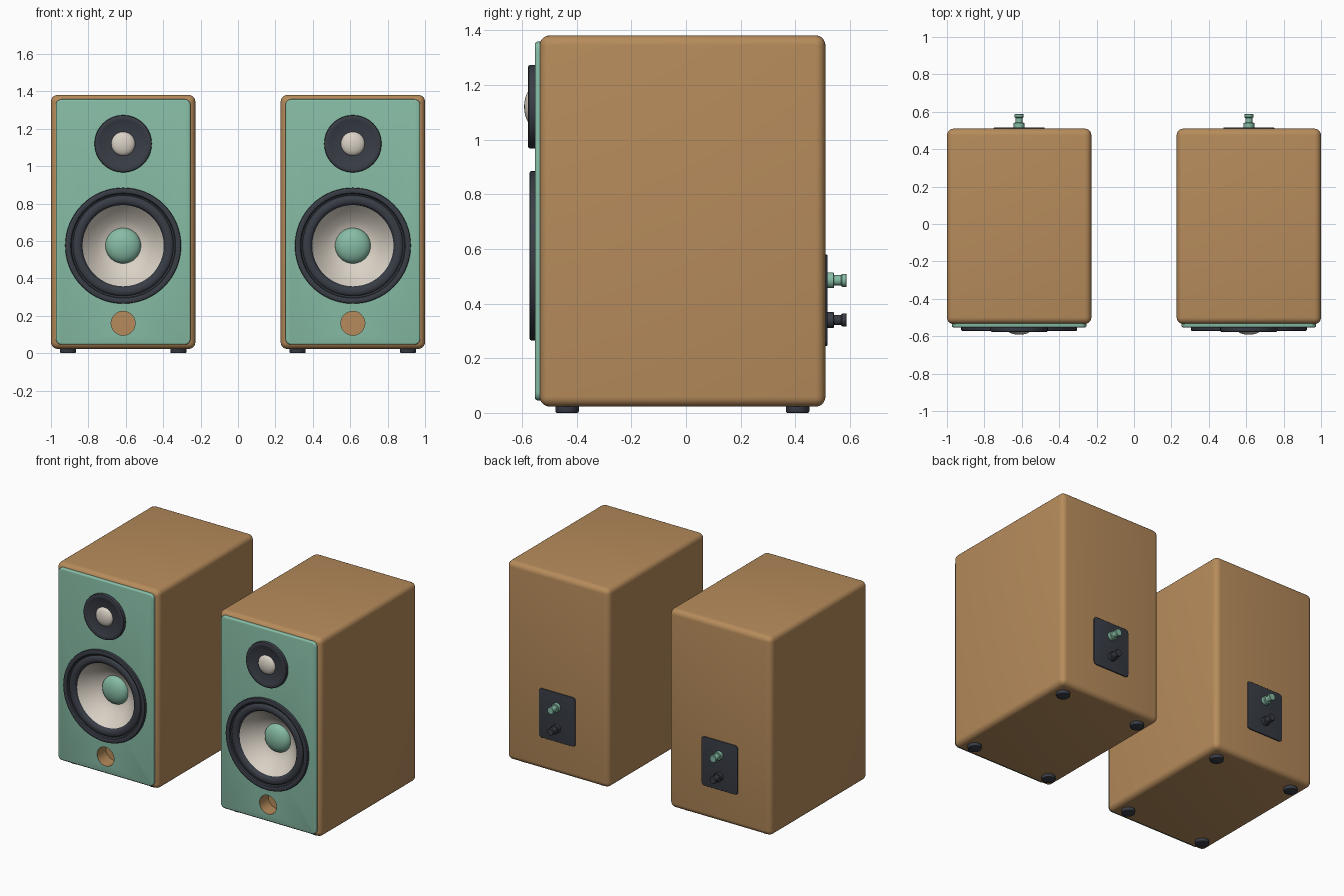
import bpy, bmesh, math
from mathutils import Matrix

if "Cube" in bpy.data.objects:
    bpy.data.objects.remove(bpy.data.objects["Cube"], do_unlink=True)


def material(name, rgb):
    m = bpy.data.materials.new(name)
    m.use_nodes = True
    m.diffuse_color = (*rgb, 1)
    bsdf = next(n for n in m.node_tree.nodes if n.type == "BSDF_PRINCIPLED")
    bsdf.inputs["Base Color"].default_value = (*rgb, 1)
    bsdf.inputs["Roughness"].default_value = 0.6
    return m


WOOD = material("warm wood", (0.47, 0.26, 0.105))
GREEN = material("sage green", (0.24, 0.50, 0.375))
DARK = material("charcoal", (0.04, 0.046, 0.06))
CREAM = material("cream", (0.70, 0.64, 0.56))

# Turns that point a lathed part's axis at the front, back or ground
FRONT, BACK, DOWN = math.pi / 2, -math.pi / 2, math.pi


def finish(name, bm, mat, smooth=True):
    mesh = bpy.data.meshes.new(name)
    bm.to_mesh(mesh)
    bm.free()
    mesh.materials.append(mat)
    ob = bpy.data.objects.new(name, mesh)
    bpy.context.collection.objects.link(ob)
    if smooth:
        smooth_shade(ob)
    return ob


def activate(ob):
    bpy.ops.object.select_all(action="DESELECT")
    ob.select_set(True)
    bpy.context.view_layer.objects.active = ob


def smooth_shade(ob):
    activate(ob)
    bpy.ops.object.shade_smooth_by_angle(angle=math.radians(35))


def lathe(name, profile, loc, turn, mat, steps=64, smooth=True):
    """Spin (radius, height) points, listed from the base outwards to the tip."""
    bm = bmesh.new()
    rings = []
    for r, h in profile:
        rings.append([bm.verts.new((r * math.cos(a), r * math.sin(a), h))
                      for a in (2 * math.pi * i / steps for i in range(steps))])
    for low, high in zip(rings, rings[1:]):
        for i in range(steps):
            j = (i + 1) % steps
            bm.faces.new((low[i], low[j], high[j], high[i]))
    bmesh.ops.remove_doubles(bm, verts=bm.verts, dist=1e-5)
    bm.transform(Matrix.Translation(loc) @ Matrix.Rotation(turn, 4, "X"))
    return finish(name, bm, mat, smooth)


def dome(radius, base, height, steps=10):
    return [(radius * math.cos(t), base + height * math.sin(t))
            for t in (math.pi / 2 * i / steps for i in range(steps + 1))]


def box(name, x, half, y, z, mat, corner, edge, rim_y=None):
    """Box whose corners round in the front plane, then the edges in rim_y soften."""
    bm = bmesh.new()
    bmesh.ops.create_cube(bm, size=1)
    size = (2 * half, y[1] - y[0], z[1] - z[0])
    centre = (x, sum(y) / 2, sum(z) / 2)
    bm.transform(Matrix.Translation(centre) @ Matrix.Diagonal((*size, 1)))
    if rim_y is None:
        edges = list(bm.edges)
        bmesh.ops.bevel(bm, geom=edges, offset=edge, segments=5, profile=0.5, affect="EDGES")
    else:
        edges = [e for e in bm.edges if abs(e.verts[0].co.y - e.verts[1].co.y) > 1e-4]
        bmesh.ops.bevel(bm, geom=edges, offset=corner, segments=5, profile=0.5, affect="EDGES")
        edges = [e for e in bm.edges if all(abs(v.co.y - rim_y) < 1e-5 for v in e.verts)]
        bmesh.ops.bevel(bm, geom=edges, offset=edge, segments=3, profile=0.5, affect="EDGES")
    return finish(name, bm, mat, smooth=False)


def cut(ob, cutters):
    for c in cutters:
        mod = ob.modifiers.new("opening", "BOOLEAN")
        mod.operation, mod.solver, mod.object = "DIFFERENCE", "EXACT", c
        activate(ob)
        bpy.ops.object.modifier_apply(modifier=mod.name)


FACE = -0.553          # front plane of the baffle
WOOFER_Z, TWEETER_Z, PORT_Z = 0.575, 1.12, 0.16


def speaker(side, x):
    def part(name):
        return f"{side}_{name}"

    def hole(z, r, depth):
        return lathe("cutter", [(0, -depth), (r, -depth), (r, 0.05), (0, 0.05)],
                     (x, FACE, z), FRONT, WOOD, smooth=False)

    # Cabinet and baffle with openings for the woofer and port
    cabinet = box(part("cabinet"), x, 0.386, (-0.535, 0.51), (0.023, 1.381), WOOD, 0, 0.036)
    baffle = box(part("baffle"), x, 0.36, (FACE, -0.53), (0.046, 1.358), GREEN,
                 0.03, 0.009, FACE)
    cutters = [hole(WOOFER_Z, 0.25, 0.16), hole(PORT_Z, 0.065, 0.1)]
    for ob in (cabinet, baffle):
        cut(ob, cutters)
        smooth_shade(ob)
    for c in cutters:
        bpy.data.objects.remove(c, do_unlink=True)

    # Port tube
    lathe(part("port"), [(0.065, 0), (0.064, 0), (0.064, -0.095), (0, -0.095)],
          (x, FACE, PORT_Z), FRONT, WOOD)

    # Woofer: rim with rolled surround, cone and dust cap
    woofer = (x, FACE, WOOFER_Z)
    roll = [(0.245 + 0.024 * math.cos(t), 0.004 + 0.015 * math.sin(t))
            for t in (math.pi * i / 10 for i in range(11))]
    lathe(part("woofer_surround"),
          [(0.31, -0.005), (0.31, 0.012), (0.308, 0.017), (0.302, 0.02), (0.287, 0.02),
           (0.281, 0.017), (0.277, 0.008)] + roll + [(0.217, -0.004)],
          woofer, FRONT, DARK)
    lathe(part("woofer_cone"),
          [(0.222, 0.002), (0.185, -0.042), (0.14, -0.082), (0.085, -0.115), (0, -0.118)],
          woofer, FRONT, CREAM)
    lathe(part("dust_cap"), dome(0.095, -0.11, 0.052), woofer, FRONT, GREEN)

    # Tweeter: dished ring and dome
    tweeter = (x, FACE, TWEETER_Z)
    lathe(part("tweeter_ring"),
          [(0.153, -0.005), (0.153, 0.017), (0.151, 0.022), (0.145, 0.025), (0.132, 0.025),
           (0.124, 0.022), (0.095, 0.015), (0.06, 0.011), (0, 0.01)],
          tweeter, FRONT, DARK)
    lathe(part("tweeter_dome"), dome(0.064, 0.01, 0.029), tweeter, FRONT, CREAM)

    # Rear terminal plate with two binding posts
    plate = box(part("terminal_plate"), x, 0.136, (0.505, 0.517), (0.245, 0.58), DARK,
                0.02, 0.003, 0.517)
    smooth_shade(plate)
    post = [(0.029, -0.004), (0.029, 0.022), (0.027, 0.024), (0.019, 0.025), (0.019, 0.05),
            (0.024, 0.054), (0.024, 0.069), (0.022, 0.071), (0, 0.071)]
    for label, z, mat in (("upper", 0.485, GREEN), ("lower", 0.34, DARK)):
        lathe(part(label + "_post"), post, (x, 0.517, z), BACK, mat, steps=24)

    # Feet
    foot = [(0.043, -0.005), (0.043, 0.018), (0.041, 0.022), (0.037, 0.024), (0, 0.024)]
    for end, y in (("front", -0.435), ("back", 0.408)):
        for hand, dx in (("left", 0.295), ("right", -0.295)):
            lathe(part(f"{end}_{hand}_foot"), foot, (x + dx, y, 0.024), DOWN, DARK, steps=32)


for side, sign in (("left", 1), ("right", -1)):
    speaker(side, sign * 0.614)
